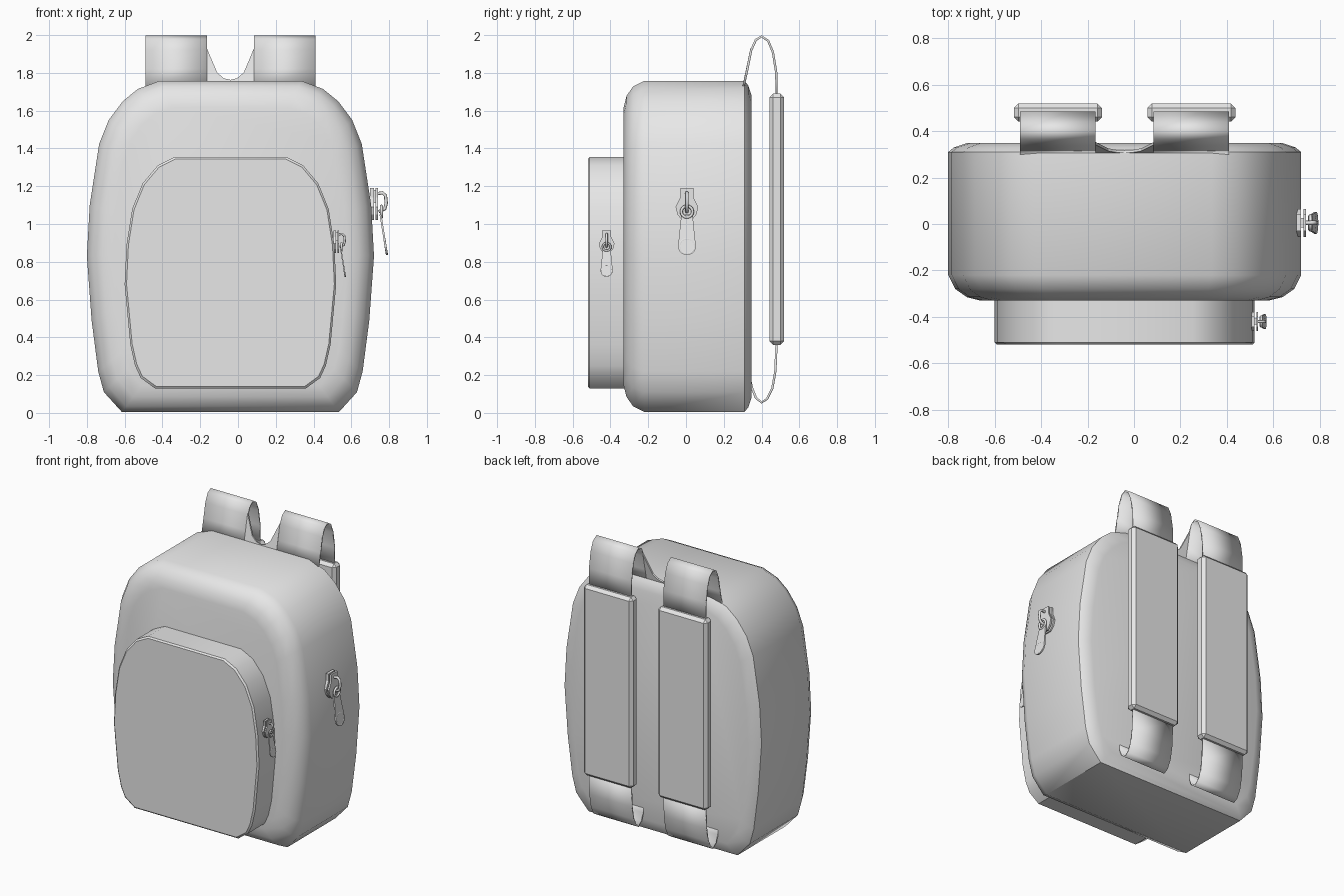
import bpy, bmesh, math
from mathutils import Vector

cube = bpy.data.objects.get("Cube")
if cube:
    bpy.data.objects.remove(cube)

grey = bpy.data.materials.new("plain_grey")
grey.use_nodes = True
grey.diffuse_color = (0.8, 0.8, 0.8, 1)
grey.node_tree.nodes["Principled BSDF"].inputs["Base Color"].default_value = (0.8, 0.8, 0.8, 1)

MID = -0.04  # the bag's own centre line


def finish(name, bm, smooth=None):
    """Turn a bmesh into a grey object, optionally smooth by angle."""
    bmesh.ops.recalc_face_normals(bm, faces=bm.faces)
    mesh = bpy.data.meshes.new(name)
    bm.to_mesh(mesh)
    bm.free()
    obj = bpy.data.objects.new(name, mesh)
    bpy.context.collection.objects.link(obj)
    mesh.materials.append(grey)
    if smooth:
        bpy.ops.object.select_all(action='DESELECT')
        obj.select_set(True)
        bpy.context.view_layer.objects.active = obj
        bpy.ops.object.shade_smooth_by_angle(angle=math.radians(smooth))
    return obj


def loft(name, rings, smooth=None):
    """Skin closed rings of equal length and cap both ends."""
    bm = bmesh.new()
    loops = [[bm.verts.new(p) for p in ring] for ring in rings]
    n = len(loops[0])
    for a, b in zip(loops, loops[1:]):
        for i in range(n):
            j = (i + 1) % n
            bm.faces.new((a[i], a[j], b[j], b[i]))
    bm.faces.new(loops[0])
    bm.faces.new(loops[-1])
    return finish(name, bm, smooth)


def rounded_bag(name, half, sections, smooth):
    """Mirror a half outline (x, z), then loft it along y with insets."""
    outline = half + [(-x, z) for x, z in reversed(half)]
    width = max(x for x, z in half)
    low, high = half[0][1], half[-1][1]
    zc, height = (low + high) / 2, (high - low) / 2
    rings = []
    for y, inset in sections:
        sx, sz = 1 - inset / width, 1 - inset / height
        rings.append([(MID + x * sx, y, zc + (z - zc) * sz) for x, z in outline])
    return loft(name, rings, smooth)


# Main bag and front pocket
rounded_bag("main_bag",
            [(0.575, 0.005), (0.67, 0.11), (0.70, 0.22), (0.735, 0.49), (0.76, 0.83),
             (0.745, 1.10), (0.695, 1.425), (0.645, 1.55), (0.57, 1.65), (0.49, 1.715),
             (0.375, 1.758)],
            [(-0.33, 0.14), (-0.315, 0.08), (-0.28, 0.03), (-0.22, 0),
             (0.31, 0), (0.33, 0.025), (0.348, 0.08)], 42)
rounded_bag("front_pocket",
            [(0.40, 0.13), (0.475, 0.185), (0.505, 0.25), (0.53, 0.36), (0.56, 0.68),
             (0.55, 0.89), (0.52, 1.08), (0.465, 1.215), (0.385, 1.31), (0.295, 1.355)],
            [(-0.52, 0.01), (-0.51, 0), (-0.27, 0)], 35)


# Shoulder straps: webbing loops above and below a bevelled pad
def ribbon(name, path, x0, x1):
    bm = bmesh.new()
    pairs = [[bm.verts.new((x, y, z)) for x in (x0, x1)] for y, z in path]
    for a, b in zip(pairs, pairs[1:]):
        bm.faces.new((a[0], a[1], b[1], b[0]))
    obj = finish(name, bm, 40)
    solid = obj.modifiers.new("thickness", 'SOLIDIFY')
    solid.thickness, solid.offset = 0.012, 0
    return obj


upper = [(0.305, 1.73), (0.325, 1.82), (0.345, 1.92), (0.37, 1.975), (0.40, 1.993),
         (0.435, 1.97), (0.46, 1.91), (0.478, 1.80), (0.48, 1.66)]
lower = [(0.48, 0.38), (0.473, 0.22), (0.457, 0.13), (0.43, 0.075), (0.40, 0.055),
         (0.37, 0.08), (0.35, 0.13), (0.335, 0.19)]

for side, sign in (("left", 1), ("right", -1)):
    cx = MID + sign * 0.2875
    ribbon(side + "_upper_strap", upper, cx - 0.1625, cx + 0.1625)
    ribbon(side + "_lower_strap", lower, cx - 0.1625, cx + 0.1625)
    bm = bmesh.new()
    bmesh.ops.create_cube(bm, size=1)
    for v in bm.verts:
        v.co = Vector((cx, 0.48, 1.025)) + v.co * Vector((0.38, 0.078, 1.33))
    bmesh.ops.bevel(bm, geom=bm.edges[:], offset=0.02, segments=1, affect='EDGES')
    finish(side + "_strap_pad", bm)

# Curved web joining the two straps at the bag
bm = bmesh.new()
curve = [(0.125, 1.93), (0.10, 1.87), (0.07, 1.80), (0.035, 1.77)]
curve = [(-x, z) for x, z in curve] + [(0, 1.762)] + curve[::-1]
front_y = lambda z: 0.305 + (z - 1.73) * 0.21
columns = [[bm.verts.new((MID + x, front_y(h), h)) for h in (1.73, z)] for x, z in curve]
for a, b in zip(columns, columns[1:]):
    bm.faces.new((a[0], b[0], b[1], a[1]))
web = finish("strap_web", bm)
solid = web.modifiers.new("thickness", 'SOLIDIFY')
solid.thickness, solid.offset = 0.012, 0


# Zip sliders: two plates, a post, a wire bail and a hanging pull
def zip_slider(name, origin, s):
    o = Vector(origin)

    def place(x, y, z):
        return o + Vector((x, y, z)) * s

    def plate(part, outline, x0, x1, tilt=0):
        rings = [[place(x + tilt * -z, y, z) for y, z in outline] for x in (x0, x1)]
        loft(name + part, rings)

    def wire(part, points, radius, cyclic=False):
        data = bpy.data.curves.new(name + part, 'CURVE')
        data.dimensions = '3D'
        data.bevel_depth, data.bevel_resolution = radius * s, 2
        spline = data.splines.new('POLY')
        spline.points.add(len(points) - 1)
        for point, p in zip(spline.points, points):
            point.co = (*place(*p), 1)
        spline.use_cyclic_u = cyclic
        data.materials.append(grey)
        bpy.context.collection.objects.link(bpy.data.objects.new(name + part, data))

    half = [(0.035, 0), (0.035, -0.05), (0.06, -0.10), (0.05, -0.14), (0.025, -0.17)]
    body = half + [(-y, z) for y, z in reversed(half)]
    plate("_inner_plate", body, -0.015, 0.004)
    plate("_outer_plate", body, 0.014, 0.026)
    plate("_post", [(0.02, -0.01), (0.02, -0.08), (-0.02, -0.08), (-0.02, -0.01)], 0, 0.02)
    wire("_bail", [(0.02, 0, -0.03), (0.05, 0, -0.025), (0.066, 0, -0.04),
                   (0.07, 0, -0.08), (0.062, 0, -0.11), (0.03, 0, -0.125)], 0.009)
    turn = [2 * math.pi * i / 16 for i in range(16)]
    wire("_pull_ring", [(0.045, 0.03 * math.cos(a), -0.125 + 0.03 * math.sin(a)) for a in turn],
         0.008, True)
    end = [math.pi * i / 10 for i in range(11)]
    tab = [(0.03, -0.14)] + [(0.047 * math.cos(a), -0.308 - 0.047 * math.sin(a)) for a in end]
    plate("_pull_tab", tab + [(-0.03, -0.14)], 0.012, 0.022, 0.16)
    wire("_tab_rim", [(0.017 + 0.16 * (0.308 - 0.04 * math.sin(a)), 0.04 * math.cos(a),
                       -0.308 + 0.04 * math.sin(a)) for a in turn], 0.006, True)


zip_slider("bag_zip", (0.715, 0.005, 1.19), 1.0)
zip_slider("pocket_zip", (0.517, -0.42, 0.965), 0.69)
